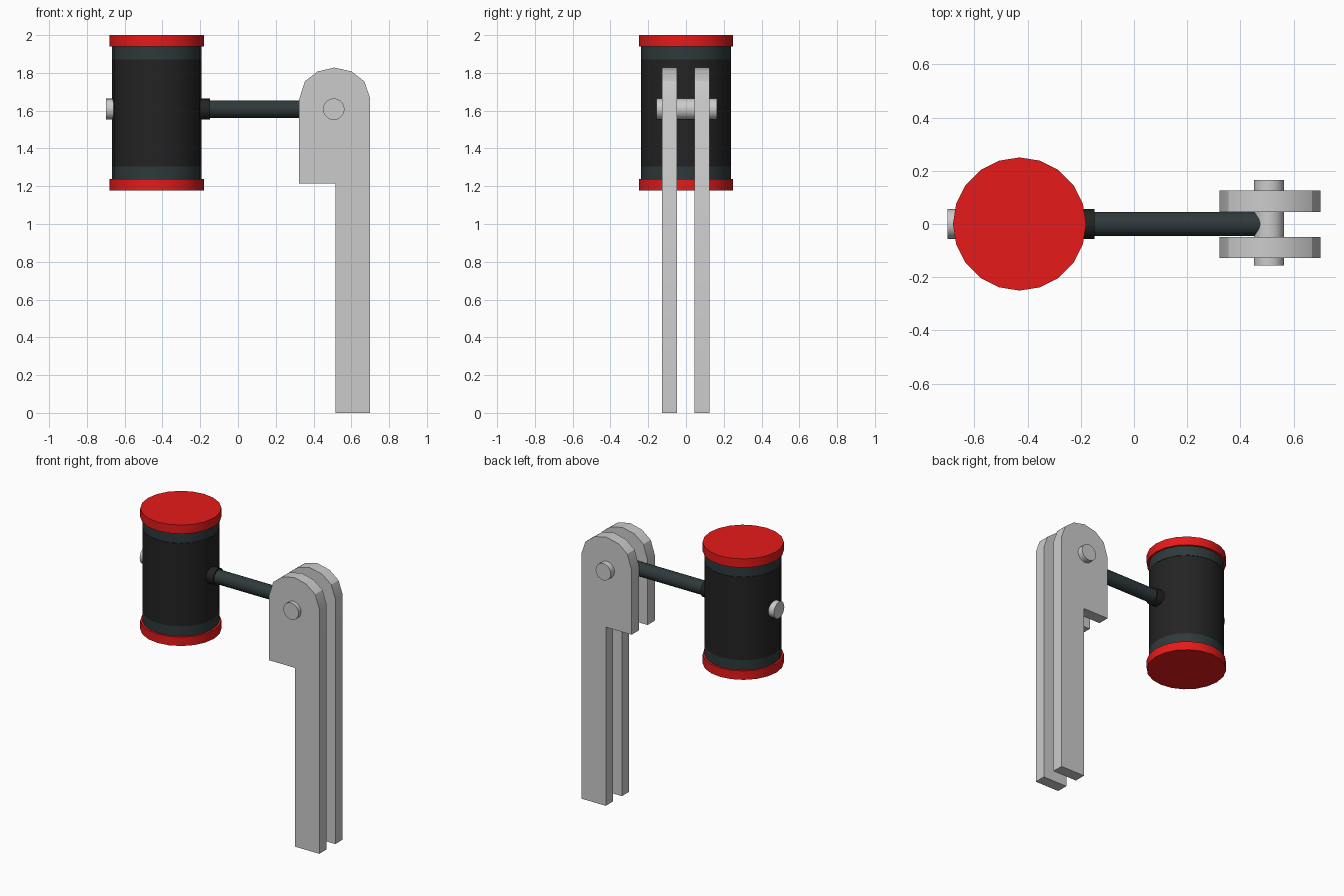
import bpy, bmesh, math
from mathutils import Matrix

if "Cube" in bpy.data.objects:
    bpy.data.objects.remove(bpy.data.objects["Cube"])


def material(name, rgb):
    m = bpy.data.materials.new(name)
    m.diffuse_color = (*rgb, 1)
    m.use_nodes = True
    m.node_tree.nodes["Principled BSDF"].inputs["Base Color"].default_value = m.diffuse_color
    return m


RED = material("red", (0.8, 0.01, 0.01))
BLACK = material("black", (0.017, 0.017, 0.017))
SLATE = material("slate", (0.028, 0.042, 0.044))

ROT = {'X': Matrix.Rotation(math.pi / 2, 4, 'Y'),
       'Y': Matrix.Rotation(-math.pi / 2, 4, 'X'),
       'Z': Matrix.Identity(4)}


def finish(name, bm, mat=None):
    bmesh.ops.recalc_face_normals(bm, faces=bm.faces)
    me = bpy.data.meshes.new(name)
    bm.to_mesh(me)
    bm.free()
    ob = bpy.data.objects.new(name, me)
    bpy.context.collection.objects.link(ob)
    if mat:
        me.materials.append(mat)
    bpy.ops.object.select_all(action='DESELECT')
    ob.select_set(True)
    bpy.context.view_layer.objects.active = ob
    bpy.ops.object.shade_smooth_by_angle(angle=math.radians(30))
    return ob


def rod(name, axis, lo, hi, r, centre, mat=None, sides=20):
    """Cylinder from lo to hi along an axis; centre gives the other two coordinates."""
    c = list(centre)
    c["XYZ".index(axis)] = (lo + hi) / 2
    bm = bmesh.new()
    bmesh.ops.create_cone(bm, cap_ends=True, segments=sides, radius1=r, radius2=r,
                          depth=hi - lo, matrix=Matrix.Translation(c) @ ROT[axis])
    return finish(name, bm, mat)


HEAD = (-0.43, 0, 0)
AXLE = (0.507, 0, 1.608)

# Mallet head: core, then band and cap at each end
rod("head_core", 'Z', 1.305, 1.87, 0.237, HEAD, BLACK)
for end, s in (("top", 1), ("bottom", -1)):
    span = lambda a, b: sorted((1.589 + s * a, 1.589 + s * b))
    rod(end + "_band", 'Z', *span(0.283, 0.352), 0.237, HEAD, SLATE)
    rod(end + "_cap", 'Z', *span(0.351, 0.411), 0.25, HEAD, RED)

# Handle, collar and end bolt
rod("handle", 'X', -0.3, 0.5, 0.046, AXLE, SLATE)
rod("collar", 'X', -0.25, -0.148, 0.056, AXLE, BLACK)
rod("end_bolt", 'X', -0.70, -0.6, 0.056, AXLE)

# Pivot pin through both plates
rod("pivot_pin", 'Y', -0.155, 0.165, 0.057, AXLE)

# Support plates with rounded heads
profile = [(0.516, 0), (0.70, 0), (0.70, 1.665), (0.669, 1.755), (0.60, 1.808),
           (0.51, 1.828), (0.42, 1.807), (0.354, 1.755), (0.322, 1.655),
           (0.322, 1.215), (0.516, 1.215)]
for name, y0, y1 in (("front_plate", -0.127, -0.048), ("back_plate", 0.046, 0.125)):
    bm = bmesh.new()
    face = bm.faces.new([bm.verts.new((x, y0, z)) for x, z in profile])
    out = bmesh.ops.extrude_face_region(bm, geom=[face], use_keep_orig=True)
    bmesh.ops.translate(bm, vec=(0, y1 - y0, 0),
                        verts=[v for v in out["geom"] if isinstance(v, bmesh.types.BMVert)])
    finish(name, bm)
